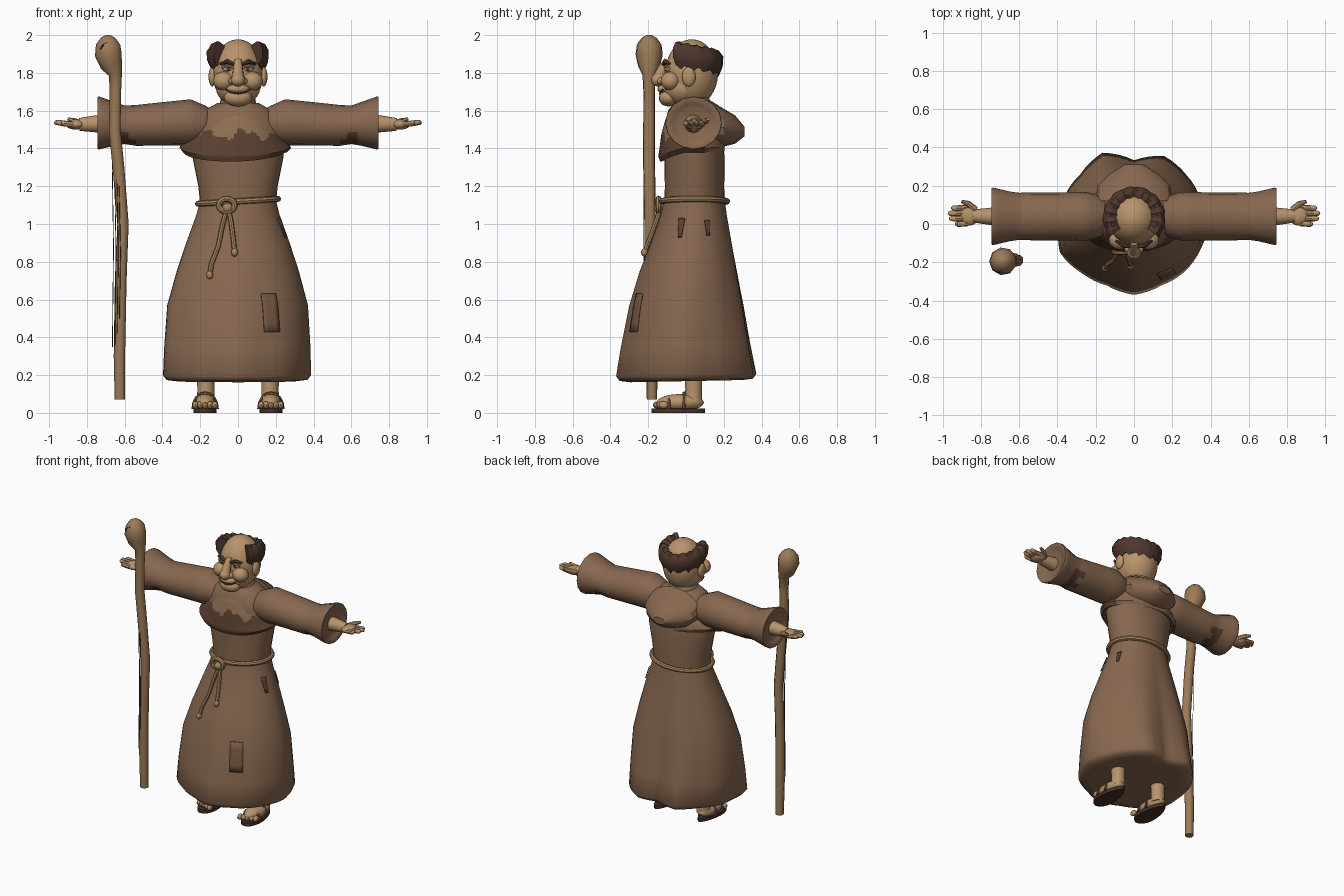
import bpy, bmesh
from math import sin, cos, pi, acos, radians
from mathutils import Vector, Matrix

if "Cube" in bpy.data.objects:
    bpy.data.objects.remove(bpy.data.objects["Cube"])


# ---------- helpers ----------
def material(name, r, g, b):
    m = bpy.data.materials.new(name)
    m.use_nodes = True
    col = [(c / 255) ** 2.2 for c in (r, g, b)] + [1]
    m.diffuse_color = col
    m.node_tree.nodes["Principled BSDF"].inputs["Base Color"].default_value = col
    return m


ROBE = material("robe brown", 134, 103, 80)
DARK = material("dark cloth", 92, 67, 53)
PATCH = material("patch cloth", 114, 87, 68)
COLLAR = material("worn collar", 141, 109, 83)
SKIN = material("skin", 182, 146, 107)
HAIR = material("hair", 80, 58, 49)
ROPE = material("rope", 166, 131, 94)
WOOD = material("staff wood", 154, 122, 88)
SOLE = material("sandal leather", 74, 52, 44)
EYE = material("eye white", 190, 168, 138)


def finish(bm, name, mats, rule=None, sharp=0.75):
    bmesh.ops.recalc_face_normals(bm, faces=bm.faces)
    for f in bm.faces:
        f.smooth = True
        if rule:
            f.material_index = rule(f.calc_center_median(), f.normal)
    for e in bm.edges:
        e.smooth = e.calc_face_angle(0) < sharp
    me = bpy.data.meshes.new(name)
    bm.to_mesh(me)
    bm.free()
    for m in mats:
        me.materials.append(m)
    ob = bpy.data.objects.new(name, me)
    bpy.context.scene.collection.objects.link(ob)
    return ob


def loft(name, rings, mats, rule=None, caps=True, loop=False, sharp=0.75):
    bm = bmesh.new()
    rows = [[bm.verts.new(p) for p in r] for r in rings]
    n = len(rows[0])
    for a, b in zip(rows, rows[1:] + (rows[:1] if loop else [])):
        for i in range(n):
            j = (i + 1) % n
            bm.faces.new((a[i], a[j], b[j], b[i]))
    if caps and not loop:
        bm.faces.new(rows[0])
        bm.faces.new(rows[-1])
    return finish(bm, name, mats, rule, sharp)


def densify(rings, k):
    out = []
    for a, b in zip(rings, rings[1:]):
        out += [[p.lerp(q, i / k) for p, q in zip(a, b)] for i in range(k)]
    return out + [rings[-1]]


def oval(cx, cy, z, rx, ry, n=24):
    return [Vector((cx + rx * cos(2 * pi * i / n), cy + ry * sin(2 * pi * i / n), z)) for i in range(n)]


def tube(name, pts, radii, mat, ref=(0, 0, 1), n=8, loop=False):
    pts = [Vector(p) for p in pts]
    if not isinstance(radii, (list, tuple)):
        radii = [radii] * len(pts)
    rings = []
    for i, p in enumerate(pts):
        if loop:
            t = pts[(i + 1) % len(pts)] - pts[i - 1]
        else:
            t = pts[min(i + 1, len(pts) - 1)] - pts[max(i - 1, 0)]
        u = t.cross(Vector(ref)).normalized()
        v = t.cross(u).normalized()
        rings.append([p + radii[i] * (u * cos(2 * pi * k / n) + v * sin(2 * pi * k / n)) for k in range(n)])
    return loft(name, rings, [mat], loop=loop)


def ball(name, loc, size, mat, u=16, v=10):
    bm = bmesh.new()
    bmesh.ops.create_uvsphere(bm, u_segments=u, v_segments=v, radius=1)
    bm.transform(Matrix.Translation(loc) @ Matrix.Diagonal((*size, 1)))
    return finish(bm, name, [mat])


# ---------- robe skirt with folds ----------
SKIRT = [(.2, .395, .37, 0), (.35, .39, .345, 0), (.57, .375, .305, .005), (.75, .325, .26, .015),
         (.9, .275, .215, .03), (1.05, .22, .175, .042), (1.13, .2, .16, .045)]
FOLDS = [.98, .95, .98, 1.04, .9, 1.09, 1, 1, .99, 1.06, .98, .94, 1, .94, .95, .95]


def size_at(z):
    for a, b in zip(SKIRT, SKIRT[1:]):
        if z <= b[0]:
            t = (z - a[0]) / (b[0] - a[0])
            return [a[k] + t * (b[k] - a[k]) for k in (1, 2, 3)]
    return SKIRT[-1][1:]


def skirt_pt(th, z, off=0.0):
    rx, ry, cy = size_at(z)
    s = (th / (2 * pi) % 1) * 16
    i, t = int(s) % 16, s % 1
    fold = 1 + (FOLDS[i] * (1 - t) + FOLDS[(i + 1) % 16] * t - 1) * (1.13 - z) / .93
    y = cy + (ry * fold + off) * sin(th)
    return Vector(((rx * fold + off) * cos(th), y, z + .04 * y * max(0, .6 - z)))


ANG = [2 * pi * i / 64 for i in range(64)]
rings = [[skirt_pt(a, row[0]) for a in ANG] for row in SKIRT]
hem = [[Vector((p.x * s, p.y * s, p.z - d)) for p in rings[0]] for s, d in ((.4, .025), (.8, .032), (.95, .025))]
loft("robe_skirt", hem + rings, [ROBE], sharp=1.3)


# ---------- cloth patches ----------
def patch(name, th, half, z0, z1, mat, taper=0.0):
    bm = bmesh.new()
    g = [[bm.verts.new(skirt_pt(th + half * (i / 2 - 1) * (1 - taper * (1 - j / 4)) - .03 * j / 4,
                                z0 + (z1 - z0) * j / 4, .006)) for i in range(5)] for j in range(5)]
    for j in range(4):
        for i in range(4):
            bm.faces.new((g[j][i], g[j][i + 1], g[j + 1][i + 1], g[j + 1][i]))
    ob = finish(bm, name, [mat])
    mod = ob.modifiers.new("thickness", 'SOLIDIFY')
    mod.thickness, mod.offset = .006, 0


patch("front_patch", radians(-61), .125, .43, .63, PATCH)
patch("side_patch", radians(-18), .09, .93, 1.03, DARK, .5)
patch("rear_patch", radians(24), .07, .94, 1.02, DARK, .5)

# ---------- torso, shoulder cape, hood ----------
torso = [(1.1, .2, .16, .045), (1.2, .21, .157, .045), (1.35, .24, .16, .045),
         (1.5, .25, .15, .035), (1.6, .18, .125, .03), (1.64, .11, .095, .03)]
loft("robe_torso", [oval(0, cy, z, rx, ry, 32) for z, rx, ry, cy in torso], [ROBE])


def cape_ring(z, rx, ry, dip):
    pts = oval(0, .035, z, rx, ry, 96)
    for i, p in enumerate(pts):
        back = max(0, sin(2 * pi * i / 96))
        p.z -= dip * max(0, -sin(2 * pi * (i + 4) / 96)) - dip * .4 + dip * p.x * .6
        p.x = p.x * (1 - .15 * back) - dip * .25
        p.y = min(p.y, .205)
    return pts


def cape_colour(c, n):
    if c.y > .1:
        return 0 if c.z > 1.52 else 2
    edge = 1.475 + .025 * sin(c.x * 32 + .5) + .014 * sin(c.x * 75 + 1)
    return 1 if c.z > edge and abs(c.x) < .2 else 0


cape = [(1.38, .22, .14, .06), (1.365, .275, .172, .06), (1.39, .295, .182, .055), (1.43, .27, .175, .05),
        (1.46, .25, .17, .03), (1.49, .23, .165, .02), (1.52, .21, .155, .01), (1.55, .185, .145, 0),
        (1.59, .15, .128, 0), (1.63, .115, .105, 0), (1.645, .09, .085, 0)]
loft("shoulder_cape", densify([cape_ring(*c) for c in cape], 4), [DARK, COLLAR, ROBE], cape_colour)
hood = [(.12, .2, .13, 1.53), (.2, .19, .1, 1.51), (.26, .13, .075, 1.5), (.31, .05, .025, 1.49)]
loft("hood", [[Vector((rx * cos(t), y, z + rz * sin(t))) for t in ANG[::4]] for y, rx, rz, z in hood],
     [ROBE], sharp=.5)

# ---------- rope belt ----------
tube("rope_belt", [p + Vector((0, 0, .012 * p.x / .2)) for p in oval(0, .045, 1.12, .212, .172, 40)],
     .016, ROPE, loop=True)
tube("rope_knot", [(-.06 + .042 * cos(a), -.145, 1.1 + .034 * sin(a)) for a in ANG[::4]],
     .016, ROPE, ref=(0, 1, 0), loop=True)
ball("rope_knot_core", (-.055, -.145, 1.085), (.028, .024, .026), ROPE)


def on_front(x, z):
    p = skirt_pt(-acos(x / size_at(z)[0]), z, .016)
    return (x, p.y, z)


for name, path in (("long", [(-.06, 1.08), (-.085, .98), (-.105, .88), (-.14, .79), (-.15, .73)]),
                   ("short", [(-.05, 1.08), (-.035, 1.0), (-.025, .92), (-.018, .85)])):
    tube("rope_tail_" + name, [on_front(*p) for p in path], .013, ROPE, ref=(0, 1, 0))
    ball("rope_end_" + name, on_front(*path[-1]), (.018, .018, .022), ROPE)


# ---------- arms, hands, feet (both sides) ----------
def sleeve_colour(c, n):
    x = abs(c.x)
    start = .55 + .025 * sin(c.y * 70)
    return 1 if start < x < .63 and n.z < -.45 else 0


SLEEVE = [(.13, .07, .06, 1.54), (.17, .105, .095, 1.53), (.25, .128, .122, 1.538), (.4, .125, .115, 1.53),
          (.54, .125, .108, 1.522), (.6, .123, .102, 1.525), (.65, .13, .115, 1.53), (.735, .15, .14, 1.535),
          (.745, .148, .138, 1.535), (.743, .13, .12, 1.535), (.725, .09, .085, 1.53)]
for s, side in ((1, "left"), (-1, "right")):
    rings = [[Vector((s * x, .04 + ry * cos(t), z + rz * sin(t))) for t in ANG[::4]] for x, ry, rz, z in SLEEVE]
    loft(side + "_sleeve", densify(rings, 3), [ROBE, DARK], sleeve_colour, sharp=.6)
    # hand
    tube(side + "_wrist", [(s * .7, .04, 1.53), (s * .76, .04, 1.53), (s * .84, .042, 1.527)],
         [.05, .044, .034], SKIN, n=12)
    ball(side + "_palm", (s * .86, .045, 1.527), (.052, .054, .027), SKIN)
    for i, (y, tip) in enumerate([(.0, .935), (.028, .965), (.056, .972), (.083, .955)]):
        tube(f"{side}_finger_{i + 1}", [(s * .87, y + .003, 1.528), (s * .92, y, 1.532),
             (s * (tip - .008), y, 1.538), (s * tip, y, 1.54)], [.016, .015, .013, .006], SKIN)
    tube(side + "_thumb", [(s * .83, .075, 1.53), (s * .865, .105, 1.545), (s * .9, .118, 1.555)],
         [.018, .016, .009], SKIN)
    # leg, foot and sandal
    fx = s * .17
    tube(side + "_ankle", [(fx, .04, .26), (fx, .04, .13), (fx, .04, .05)], [.052, .045, .048], SKIN,
         ref=(0, 1, 0), n=14)
    ball(side + "_foot", (fx + s * .004, -.03, .055), (.06, .125, .045), SKIN)
    outline = [(s * .175 + (.06 - .016 * sin(t)) * cos(t), -.04 + .142 * sin(t)) for t in ANG[::3]]
    loft(side + "_sole", [[Vector((x, y, z)) for x, y in outline] for z in (0, .024)], [SOLE])
    for i in range(5):
        ball(f"{side}_toe_{i + 1}", (s * (.122 + i * .026), -.15 + .008 * i, .042),
             (.016, .026, .02), SKIN, u=10, v=6)
    for i, (y, h) in enumerate([(-.09, .085), (-.01, .105)]):
        tube(f"{side}_strap_{i + 1}", [(fx + s * .004 + .064 * cos(t), y, .02 + (h - .02) * sin(t))
             for t in ANG[:33:4]], .009, PATCH, ref=(0, 1, 0), n=6)

# ---------- head ----------
loft("neck", [oval(0, .03, z, r, r, 20) for z, r in ((1.56, .1), (1.63, .095), (1.72, .09))], [SKIN])
ball("skull", (0, .03, 1.8), (.135, .14, .178), SKIN, u=24, v=16)
ball("jaw", (0, -.015, 1.725), (.118, .11, .1), SKIN, u=20, v=12)
ball("chin", (0, -.092, 1.668), (.075, .052, .046), SKIN)
tube("mouth", [(x, -.139 + 4 * x * x, 1.69 + 5 * x * x) for x in (-.066, -.04, 0, .04, .066)], .005, DARK, n=6)
ball("upper_lip", (0, -.112, 1.715), (.06, .04, .026), SKIN)
tube("nose_bridge", [(0, -.095, 1.865), (0, -.125, 1.82), (0, -.145, 1.765)], [.02, .026, .034], SKIN,
     ref=(1, 0, 0), n=12)
ball("nose_tip", (0, -.148, 1.762), (.037, .037, .034), SKIN)
for s, side in ((1, "left"), (-1, "right")):
    ball(side + "_cheek", (s * .076, -.082, 1.757), (.056, .052, .05), SKIN)
    ball(side + "_nostril", (s * .03, -.13, 1.757), (.02, .024, .019), SKIN)
    ball(side + "_ear", (s * .136, .015, 1.78), (.02, .036, .052), SKIN)
    ball(side + "_eye", (s * .056, -.095, 1.82), (.025, .017, .012), EYE)
    ball(side + "_pupil", (s * .052, -.11, 1.82), (.01, .005, .01), HAIR, u=10, v=6)
    tube(side + "_eyelid", [(s * .028, -.108, 1.832), (s * .056, -.108, 1.836), (s * .084, -.095, 1.828)],
         .008, SKIN)
    tube(side + "_eyebrow", [(s * .022, -.118, 1.845), (s * .055, -.112, 1.86), (s * .095, -.087, 1.848)],
         [.009, .013, .007], HAIR)

# hair fringe: a lumpy band running round the back, open at the front
band = []
for i in range(37):
    a = radians(-128 + 256 * i / 36)
    f = abs(i - 18) / 18
    lump = .01 * sin(i * 1.6) + .005 * sin(i * 2.7)
    low, top = 1.79 + .045 * f + lump, 1.915 + .05 * f + .006 * sin(i * 2)
    section = [(.11, low + .01), (.14, low), (.16 + lump * .3, low * .7 + top * .3),
               (.163 + lump * .3, low * .3 + top * .7), (.145, top - .006), (.125, top), (.09, top - .02)]
    band.append([Vector((r * sin(a), .032 + r * cos(a), z)) for r, z in section])
loft("hair_fringe", band, [HAIR])

# ---------- walking staff ----------
tube("staff", [(-.625, -.18, .07), (-.627, -.182, .3), (-.62, -.19, .7), (-.608, -.19, 1.0), (-.632, -.195, 1.3),
     (-.652, -.195, 1.5), (-.648, -.195, 1.7), (-.648, -.195, 1.79), (-.668, -.195, 1.84), (-.685, -.195, 1.9),
     (-.686, -.195, 1.95), (-.685, -.195, 1.985), (-.683, -.195, 2.0)],
     [.028, .031, .032, .031, .032, .032, .031, .036, .06, .073, .066, .04, .014], WOOD, ref=(0, 1, 0), n=9)
tube("staff_knot_hole", [(-.728, -.24, 1.925), (-.715, -.247, 1.945), (-.69, -.247, 1.96)], .007, SOLE,
     ref=(0, 1, 0))
for i, (x, y, low, high) in enumerate([(-.665, -.185, .35, 1.4), (-.652, -.207, .35, 1.35),
                                       (-.64, -.219, .42, 1.3), (-.628, -.224, .5, 1.2)]):
    tube(f"staff_strand_{i + 1}", [(x, y, low), (x + .006, y, (low + high) / 2), (x - .002, y, high)],
         .002, SOLE, ref=(0, 1, 0), n=4)
